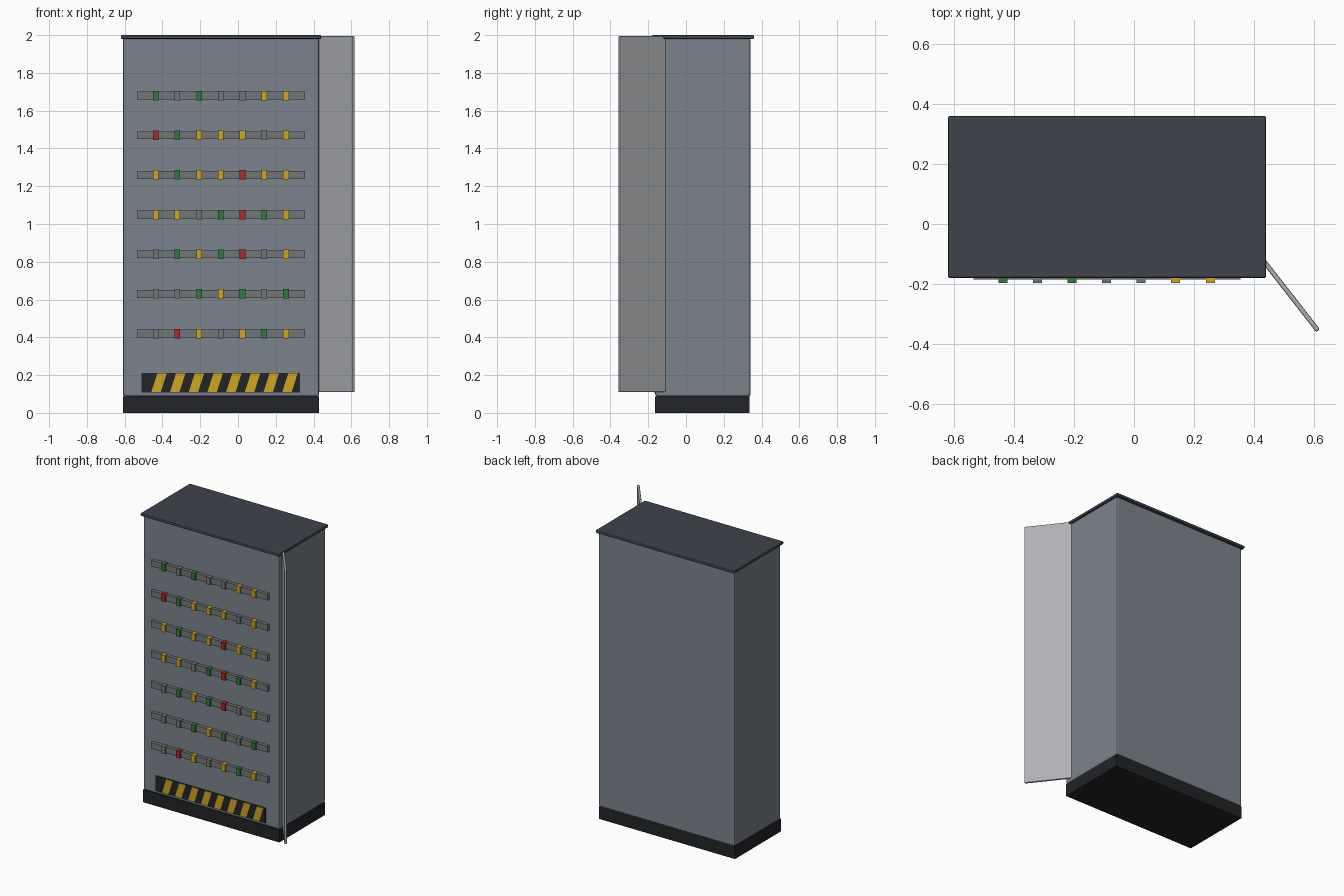
import bpy, bmesh, math

if "Cube" in bpy.data.objects:
    bpy.data.objects.remove(bpy.data.objects["Cube"])

def material(name, rgb):
    m = bpy.data.materials.new(name)
    m.diffuse_color = (*rgb, 1)
    m.use_nodes = True
    m.node_tree.nodes["Principled BSDF"].inputs["Base Color"].default_value = m.diffuse_color
    return m

STEEL = material("blue_grey_steel", (0.20, 0.23, 0.27))
DARK = material("dark_roof", (0.05, 0.058, 0.072))
BLACK = material("black", (0.016, 0.017, 0.02))
RAIL = material("rail_grey", (0.17, 0.18, 0.19))
DOOR = material("door_grey", (0.42, 0.43, 0.45))
YELLOW = material("yellow", (0.62, 0.38, 0.015))
GREEN = material("green", (0.03, 0.19, 0.05))
RED = material("red", (0.42, 0.02, 0.02))
COLOURS = {"G": GREEN, "Y": YELLOW, "R": RED, "-": RAIL}

def prism(name, profile, y0, y1, mat):
    """Extrude an x/z profile from y0 to y1."""
    bm = bmesh.new()
    face = bm.faces.new([bm.verts.new((x, y0, z)) for x, z in profile])
    ext = bmesh.ops.extrude_face_region(bm, geom=[face])
    for v in ext["geom"]:
        if isinstance(v, bmesh.types.BMVert):
            v.co.y = y1
    bmesh.ops.recalc_face_normals(bm, faces=bm.faces)
    me = bpy.data.meshes.new(name)
    bm.to_mesh(me)
    bm.free()
    me.materials.append(mat)
    ob = bpy.data.objects.new(name, me)
    bpy.context.collection.objects.link(ob)
    return ob

def box(name, x, y, z, mat, bevel=0):
    ob = prism(name, [(x[0], z[0]), (x[1], z[0]), (x[1], z[1]), (x[0], z[1])],
               y[0], y[1], mat)
    if bevel:
        mod = ob.modifiers.new("bevel", "BEVEL")
        mod.width, mod.segments = bevel, 2
    return ob

# Cabinet shell
box("plinth", (-0.61, 0.43), (-0.163, 0.337), (0, 0.088), BLACK)
box("cabinet_body", (-0.61, 0.43), (-0.163, 0.342), (0.086, 1.985), STEEL, 0.012)
box("roof", (-0.62, 0.44), (-0.18, 0.36), (1.98, 2.0), DARK, 0.006)

# Open door, swung out from the front right side
door = box("open_door", (-0.35, 0), (-0.008, 0.008), (0.11, 1.995), DOOR, 0.005)
door.location = (0.613, -0.355, 0)
door.rotation_euler.z = math.radians(-52)

# Terminal rails with coloured modules, top row first
rows = ["G-G--YY", "RGYYY-Y", "YGYYRYY", "YY-GRGY", "-GYGR-Y", "--GYG-G", "-RY-YGY"]
for r, row in enumerate(rows):
    z = 1.68 - 0.21 * r
    box(f"rail_{r}", (-0.535, 0.355), (-0.185, -0.155), (z - 0.021, z + 0.021), RAIL)
    for c, key in enumerate(row):
        x = -0.436 + 0.115 * c
        box(f"module_{r}_{c}", (x - 0.015, x + 0.015), (-0.197, -0.165),
            (z - 0.025, z + 0.025), COLOURS[key])

# Hazard panel with slanted stripes
box("hazard_panel", (-0.51, 0.327), (-0.17, -0.155), (0.108, 0.212), BLACK)
for i in range(8):
    x = -0.459 + 0.099 * i
    prism(f"hazard_stripe_{i}",
          [(x, 0.11), (x + 0.05, 0.11), (x + 0.082, 0.21), (x + 0.032, 0.21)],
          -0.173, -0.165, YELLOW)
